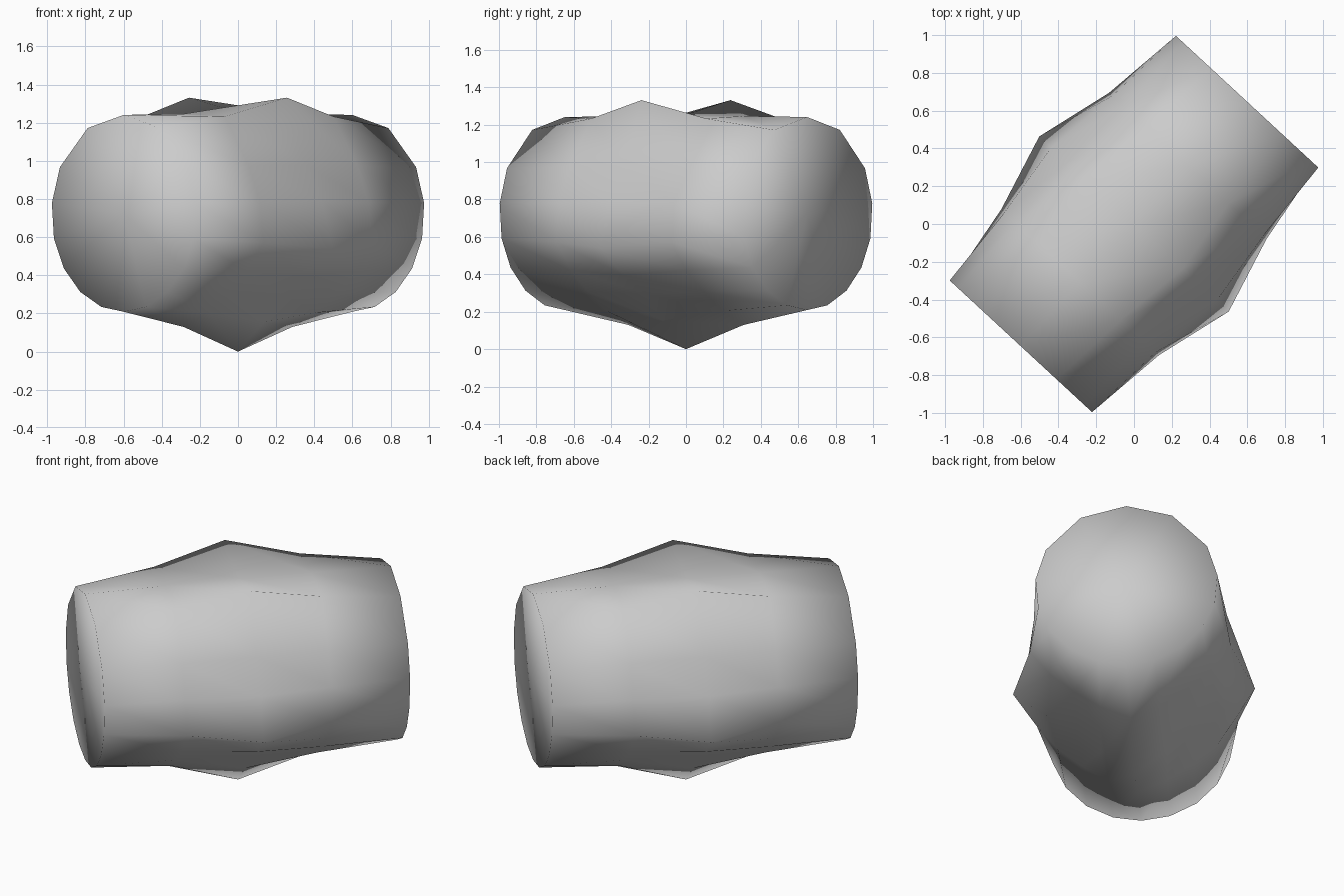
import bpy, bmesh
from math import sin, cos, radians, atan2

if "Cube" in bpy.data.objects:
    bpy.data.objects.remove(bpy.data.objects["Cube"])

# Drum body lying along a diagonal axis, round ends, five-ribbed star at the middle
R_END, Z_MID, HALF = 0.516, 0.725, 0.882
TURN = atan2(0.735, 0.68)

# Half of the middle cross-section, mirrored below: (angle, radius)
half = [(90, 0.53), (60, 0.70), (28, 0.545), (6, 0.60), (-15, 0.707),
        (-34, 0.59), (-53, 0.535), (-72, 0.60), (-90, 0.725)]
section = half + [(180 - a, r) for a, r in half[-2:0:-1]]

# Stations along the axis: (position, share of rib height)
stations = [(-HALF, 0), (-0.42, 0.38), (0, 1), (0.42, 0.38), (HALF, 0)]


def place(u, w, z):
    return (u * cos(TURN) + w * sin(TURN), u * sin(TURN) - w * cos(TURN), z)


bm = bmesh.new()
rings = []
for u, share in stations:
    ring = []
    for a, r in section:
        rad = R_END + (r - R_END) * share
        t = radians(a)
        ring.append(bm.verts.new(place(u, rad * cos(t), Z_MID + rad * sin(t))))
    rings.append(ring)

n = len(section)
# Side skin
for r0, r1 in zip(rings, rings[1:]):
    for i in range(n):
        j = (i + 1) % n
        bm.faces.new((r0[i], r0[j], r1[j], r1[i]))
# Flat end caps with a centre point
for ring, u in ((rings[0], -HALF), (rings[-1], HALF)):
    c = bm.verts.new(place(u, 0, Z_MID))
    for i in range(n):
        bm.faces.new((ring[i], ring[(i + 1) % n], c))

bmesh.ops.recalc_face_normals(bm, faces=bm.faces[:])
for f in bm.faces:
    f.smooth = True
mesh = bpy.data.meshes.new("drum_body")
bm.to_mesh(mesh)
bm.free()
bpy.context.collection.objects.link(bpy.data.objects.new("drum_body", mesh))
